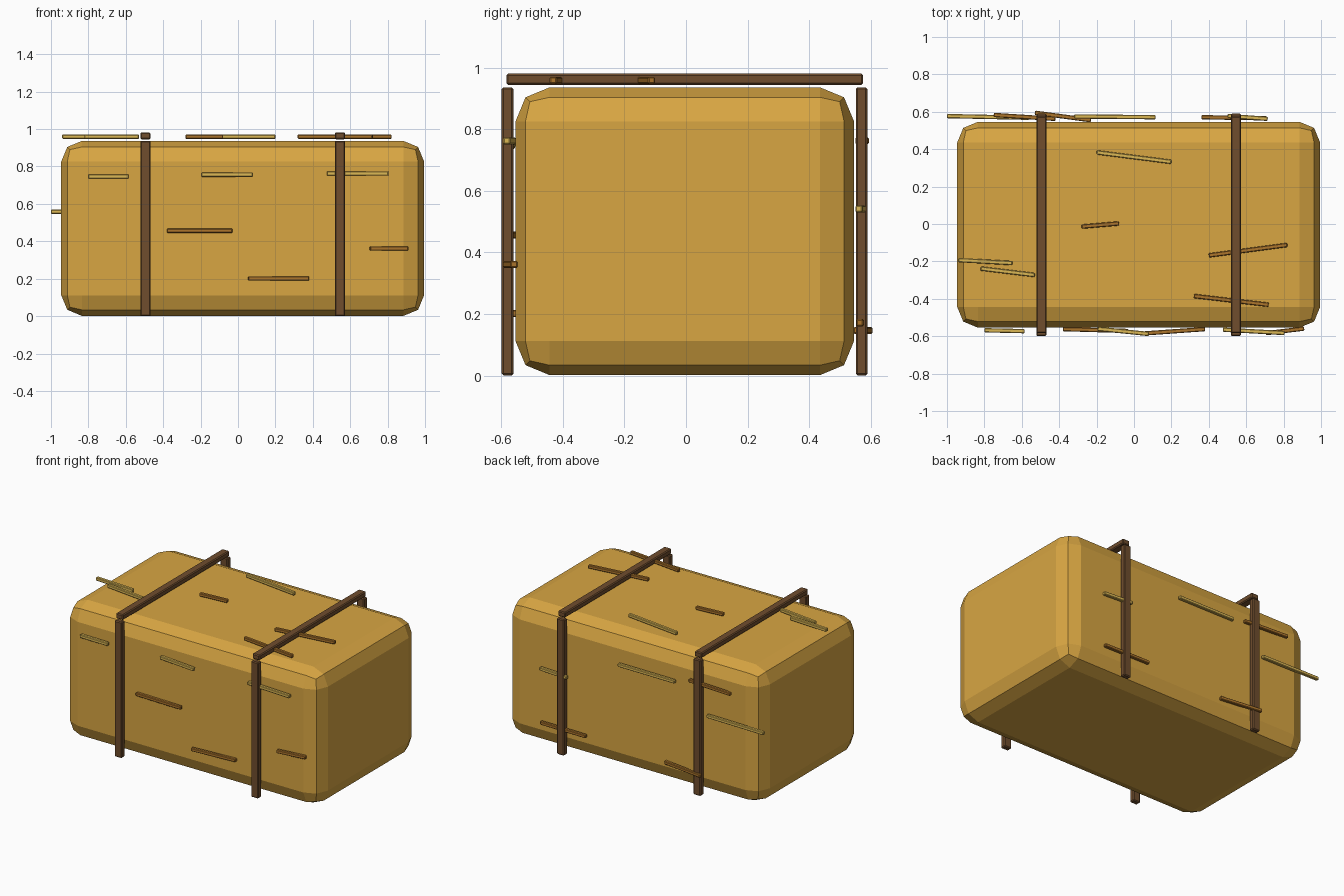
import bpy
from math import atan2, hypot

if "Cube" in bpy.data.objects:
    bpy.data.objects.remove(bpy.data.objects["Cube"])


def material(name, rgb):
    m = bpy.data.materials.new(name)
    m.diffuse_color = (*rgb, 1)
    m.use_nodes = True
    m.node_tree.nodes["Principled BSDF"].inputs["Base Color"].default_value = m.diffuse_color
    return m


HAY = material("hay", (0.69, 0.38, 0.055))
TWINE = material("twine", (0.16, 0.075, 0.027))
PALE = material("pale_straw", (0.72, 0.48, 0.09))
BROWN = material("brown_straw", (0.42, 0.18, 0.025))


def box(name, center, size, mat, bevel, segments=1, angle=0):
    bpy.ops.mesh.primitive_cube_add(size=1, location=center)
    ob = bpy.context.object
    ob.name = name
    ob.scale = size
    bpy.ops.object.transform_apply(location=False, rotation=False, scale=True)
    ob.rotation_euler.z = angle
    b = ob.modifiers.new("bevel", "BEVEL")
    b.width, b.segments = bevel, segments
    ob.data.materials.append(mat)
    return ob


def straw(name, x0, y0, x1, y1, z, mat):
    box(name, ((x0 + x1) / 2, (y0 + y1) / 2, z),
        (hypot(x1 - x0, y1 - y0), 0.023, 0.023), mat, 0.004,
        angle=atan2(y1 - y0, x1 - x0))


# Bale body with broad two-step bevels
box("bale", (0.025, -0.004, 0.4725), (1.94, 1.1, 0.935), HAY, 0.11, 2)

# Two bands: front and back legs plus a bar over the top
for side, x in (("left", -0.495), ("right", 0.545)):
    box(f"{side}_band_top", (x, -0.004, 0.967), (0.055, 1.16, 0.037), TWINE, 0.006)
    for face, y in (("front", -0.58), ("back", 0.571)):
        box(f"{side}_band_{face}", (x, y, 0.472), (0.055, 0.038, 0.937), TWINE, 0.006)

# Loose straws lying on the top
for i, (x0, y0, x1, y1, mat) in enumerate([
        (-0.20, 0.383, 0.20, 0.332, PALE),
        (-0.28, -0.014, -0.08, 0.003, BROWN),
        (-0.94, -0.193, -0.65, -0.209, PALE),
        (-0.82, -0.238, -0.53, -0.273, PALE),
        (0.40, -0.168, 0.82, -0.112, BROWN),
        (0.32, -0.385, 0.72, -0.432, BROWN)]):
    straw(f"top_straw_{i + 1}", x0, y0, x1, y1, 0.963, mat)

# Loose straws on the front
for i, (x0, y0, x1, y1, z, mat) in enumerate([
        (-0.80, -0.568, -0.585, -0.573, 0.75, PALE),
        (-0.195, -0.560, 0.08, -0.588, 0.76, PALE),
        (0.475, -0.565, 0.805, -0.583, 0.766, PALE),
        (-0.38, -0.562, -0.03, -0.572, 0.46, BROWN),
        (0.055, -0.585, 0.38, -0.562, 0.205, BROWN),
        (0.705, -0.584, 0.91, -0.559, 0.365, BROWN)]):
    straw(f"front_straw_{i + 1}", x0, y0, x1, y1, z, mat)

# Loose straws on the back
for i, (x0, y0, x1, y1, z, mat) in enumerate([
        (0.50, 0.578, 0.715, 0.562, 0.545, PALE),
        (-0.32, 0.575, 0.115, 0.571, 0.735, PALE),
        (-0.75, 0.583, -0.42, 0.562, 0.767, BROWN),
        (-1.0, 0.577, -0.56, 0.568, 0.562, PALE),
        (0.36, 0.571, 0.71, 0.565, 0.175, BROWN),
        (-0.53, 0.595, -0.23, 0.555, 0.15, BROWN)]):
    straw(f"back_straw_{i + 1}", x0, y0, x1, y1, z, mat)

# Rest the model on the ground
for ob in bpy.data.objects:
    ob.location.z -= 0.0035
